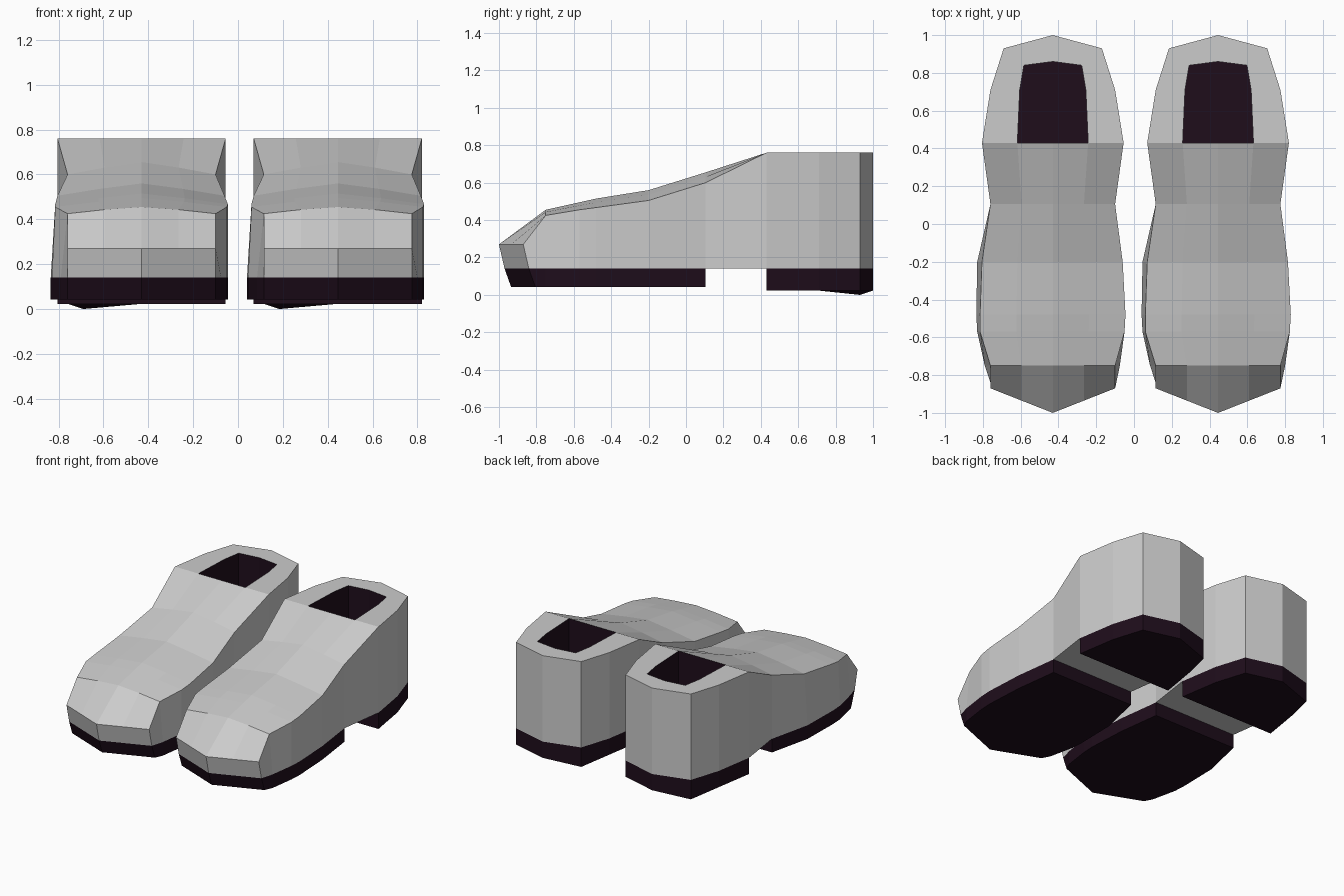
import bpy, bmesh

if "Cube" in bpy.data.objects:
    bpy.data.objects.remove(bpy.data.objects["Cube"])

dark = bpy.data.materials.new("dark_sole")
dark.diffuse_color = (0.013, 0.004, 0.011, 1)
dark.use_nodes = True
dark.node_tree.nodes["Principled BSDF"].inputs["Base Color"].default_value = dark.diffuse_color
grey = bpy.data.materials.new("grey_upper")
grey.diffuse_color = (0.8, 0.8, 0.8, 1)
grey.use_nodes = True
grey.node_tree.nodes["Principled BSDF"].inputs["Base Color"].default_value = grey.diffuse_color

SEAM, TOP, FLOOR = 0.14, 0.76, 0.2      # sole seam, opening rim, inside floor
SHOES = {"left": -0.43, "right": 0.445}


def make(name, faces, mats):
    """Build one mesh from (polygon, material index) pairs and place it in both shoes."""
    bm = bmesh.new()
    for pts, m in faces:
        bm.faces.new([bm.verts.new(p) for p in pts]).material_index = m
    bmesh.ops.remove_doubles(bm, verts=bm.verts, dist=1e-4)
    bmesh.ops.recalc_face_normals(bm, faces=bm.faces)
    me = bpy.data.meshes.new(name)
    bm.to_mesh(me)
    bm.free()
    for m in mats:
        me.materials.append(m)
    for side, x in SHOES.items():
        ob = bpy.data.objects.new(f"{side}_{name}", me)
        ob.location.x = x
        bpy.context.collection.objects.link(ob)


def strip(a, b, m=0):
    """Quads between two point rows."""
    return [((a[i], a[i + 1], b[i + 1], b[i]), m) for i in range(len(a) - 1)]


def at_z(row, z):
    return [(p[0], p[1], z) for p in row]


def block(lo, hi):
    """Closed solid between two matching outlines."""
    return strip(lo + lo[:1], hi + hi[:1]) + [(lo, 0), (hi, 0)]


# Upper: cross sections from toe to instep
# y, top half widths L/R, bottom half widths L/R, edge height, ridge height
stations = [
    (-0.75, .33, .33, .36, .355, .425, .455),
    (-0.57, .385, .38, .40, .38, .455, .495),
    (-0.48, .385, .385, .405, .385, .467, .515),
    (-0.20, .375, .37, .40, .37, .505, .56),
    (0.105, .33, .33, .33, .33, .60, .655),
    (0.43, .375, .375, .375, .375, TOP, TOP),
]
toe = [(-.33, -.84, SEAM), (-.33, -.87, .27), (-.165, -.935, .27), (0, -1, .27),
       (.165, -.935, .27), (.33, -.87, .27), (.33, -.84, SEAM)]
toe_tip = (0, -.97, SEAM)
rows = [toe]
for y, tl, tr, bl, br, ze, zc in stations:
    zm = (ze + zc) / 2 + 0.003 * (zc > ze)
    rows.append([(-bl, y, SEAM), (-tl, y, ze), (-tl / 2, y, zm), (0, y, zc),
                 (tr / 2, y, zm), (tr, y, ze), (br, y, SEAM)])
faces = [((toe[0], toe[1], toe[2], toe[3], toe_tip), 0),
         ((toe[6], toe[5], toe[4], toe[3], toe_tip), 0),
         ((toe[0], toe_tip, toe[6]), 0)]
for a, b in zip(rows, rows[1:]):
    faces += strip(a, b) + [((a[0], b[0], b[6], a[6]), 0)]

# Heel counter, flat rim and dark lining of the opening
outer = [(-.375, .43, TOP), (-.33, .71, TOP), (-.26, .93, TOP), (0, 1, TOP),
         (.26, .93, TOP), (.33, .71, TOP), (.375, .43, TOP)]
inner = [(-.1875, .43, TOP), (-.175, .71, TOP), (-.153, .84, TOP), (0, .86, TOP),
         (.153, .84, TOP), (.175, .71, TOP), (.1875, .43, TOP)]
hole = inner + [(0, .43, TOP), inner[0]]
faces += strip(outer, at_z(outer, SEAM)) + [(at_z(outer, SEAM), 0)]
faces += strip(outer, inner)
faces += strip(hole, at_z(hole, FLOOR), 1) + [(at_z(hole[:-1], FLOOR), 1)]
make("shoe_upper", faces, [grey, dark])

# Front sole: tapers under at the toe
top = [r[0] for r in rows[5:0:-1]] + [toe[0], toe_tip, toe[6]] + [r[6] for r in rows[1:6]]
low = [(x, y + (0.035 if y < -0.8 else 0), 0.042) for x, y, z in top]
make("front_sole", block(low, top), [dark])

# Heel sole: one worn corner touches the ground
top = at_z(outer, SEAM)
low = at_z(outer, 0.023)
low[2] = (-.26, .93, 0)
make("heel_sole", block(low, top), [dark])
